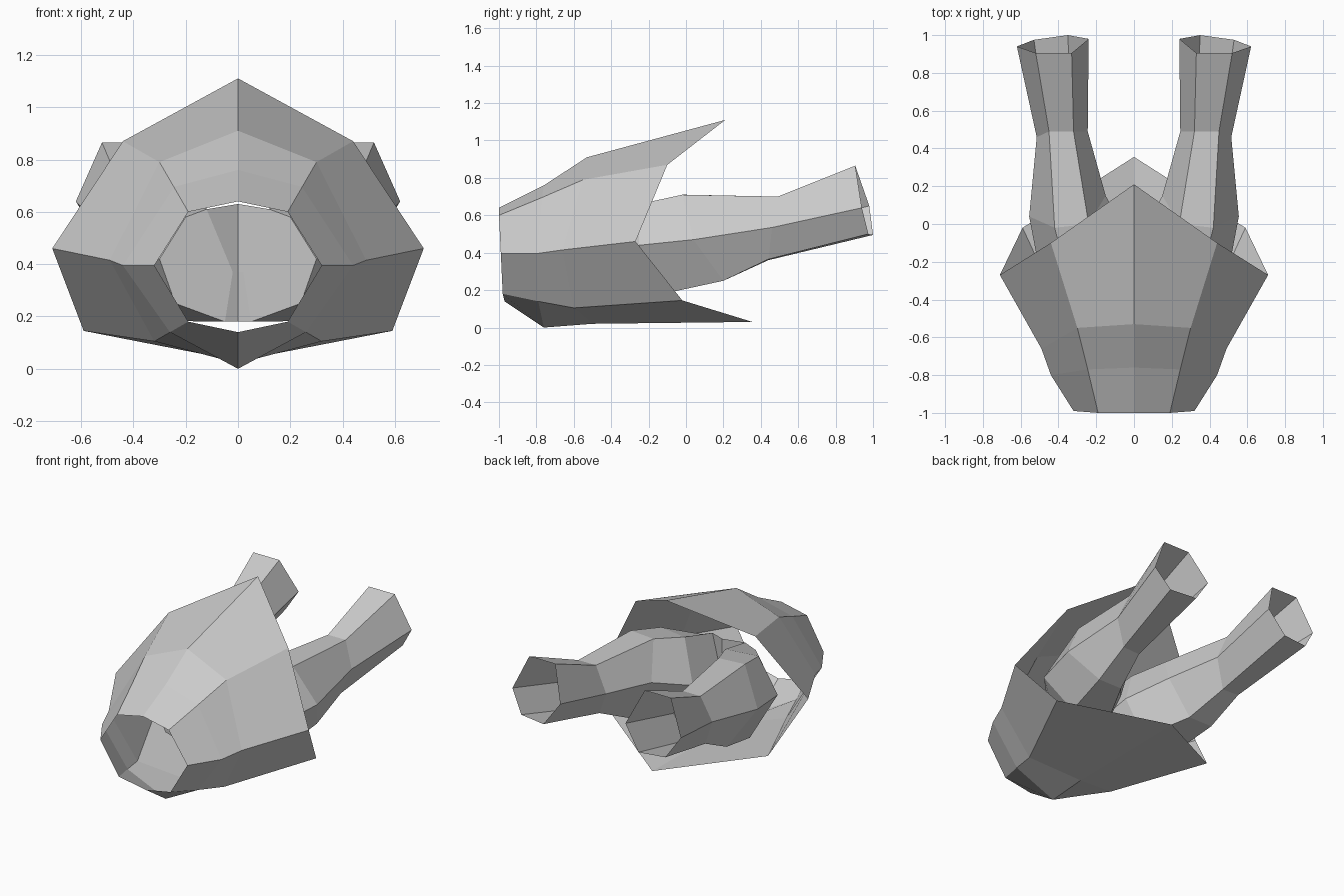
import bpy

if "Cube" in bpy.data.objects:
    bpy.data.objects.remove(bpy.data.objects["Cube"])


def make_object(name, verts, faces, merge=False):
    """Flat-shaded mesh from one half, mirrored across x = 0."""
    mesh = bpy.data.meshes.new(name)
    mesh.from_pydata(verts, [], faces)
    obj = bpy.data.objects.new(name, mesh)
    bpy.context.collection.objects.link(obj)
    mod = obj.modifiers.new("Mirror", "MIRROR")
    mod.use_clip = merge
    mod.use_mirror_merge = merge
    return obj


def loft(rows, closed):
    """Bridge successive rows of points with quads."""
    n = len(rows[0])
    verts = [p for row in rows for p in row]
    faces = []
    for r in range(len(rows) - 1):
        for i in range(n if closed else n - 1):
            j = (i + 1) % n
            faces.append((r * n + i, r * n + j, (r + 1) * n + j, (r + 1) * n + i))
    return verts, faces


# Outer shell: half rings from front rim to rear edge (top, shoulder, side, low side, keel)
shell_rows = [
    [(0, -1, .64), (.19, -1, .60), (.32, -.99, .395), (.19, -.98, .18), (0, -.97, .14)],
    [(0, -.76, .76), (.245, -.77, .695), (.44, -.80, .395), (.26, -.79, .14), (0, -.76, .0)],
    [(0, -.53, .91), (.30, -.55, .79), (.49, -.66, .415), (.32, -.60, .105), (0, -.50, .02)],
    [(0, .21, 1.11), (.44, -.10, .87), (.71, -.27, .46), (.59, -.02, .145), (0, .355, .03)],
]
verts, faces = loft(shell_rows, closed=False)
make_object("shell", verts, faces, merge=True)

# Rear tubes: six-sided, open at the back, closed inside the shell
tube_rows = [
    [(.33, .905, .865), (.52, .905, .865), (.62, .94, .64),
     (.53, .975, .50), (.35, 1.0, .495), (.24, .98, .65)],
    [(.32, .49, .70), (.45, .49, .70), (.515, .46, .535),
     (.45, .44, .365), (.33, .44, .36), (.245, .49, .53)],
    [(.24, .0, .71), (.42, -.02, .71), (.555, .04, .47),
     (.44, .20, .25), (.27, .20, .25), (.15, .15, .50)],
    [(.15, -.20, .67), (.36, -.25, .66), (.50, -.25, .44),
     (.40, -.10, .185), (.14, -.08, .19), (.02, -.10, .42)],
    [(.12, -.45, .61), (.20, -.45, .58), (.30, -.45, .42),
     (.24, -.42, .25), (.05, -.40, .18), (.02, -.40, .37)],
]
verts, faces = loft(tube_rows, closed=True)
last = len(verts) - 6
faces.append(tuple(range(last, last + 6)))
make_object("rear_tube", verts, faces)

# Web joining the two tubes inside the shell
web = [(.12, -.45, .61), (.02, -.40, .37), (0, -.38, .37), (0, -.38, .63), (.05, -.40, .18), (0, -.38, .18)]
make_object("inner_web", web, [(0, 1, 2, 3), (1, 4, 5, 2)], merge=True)
